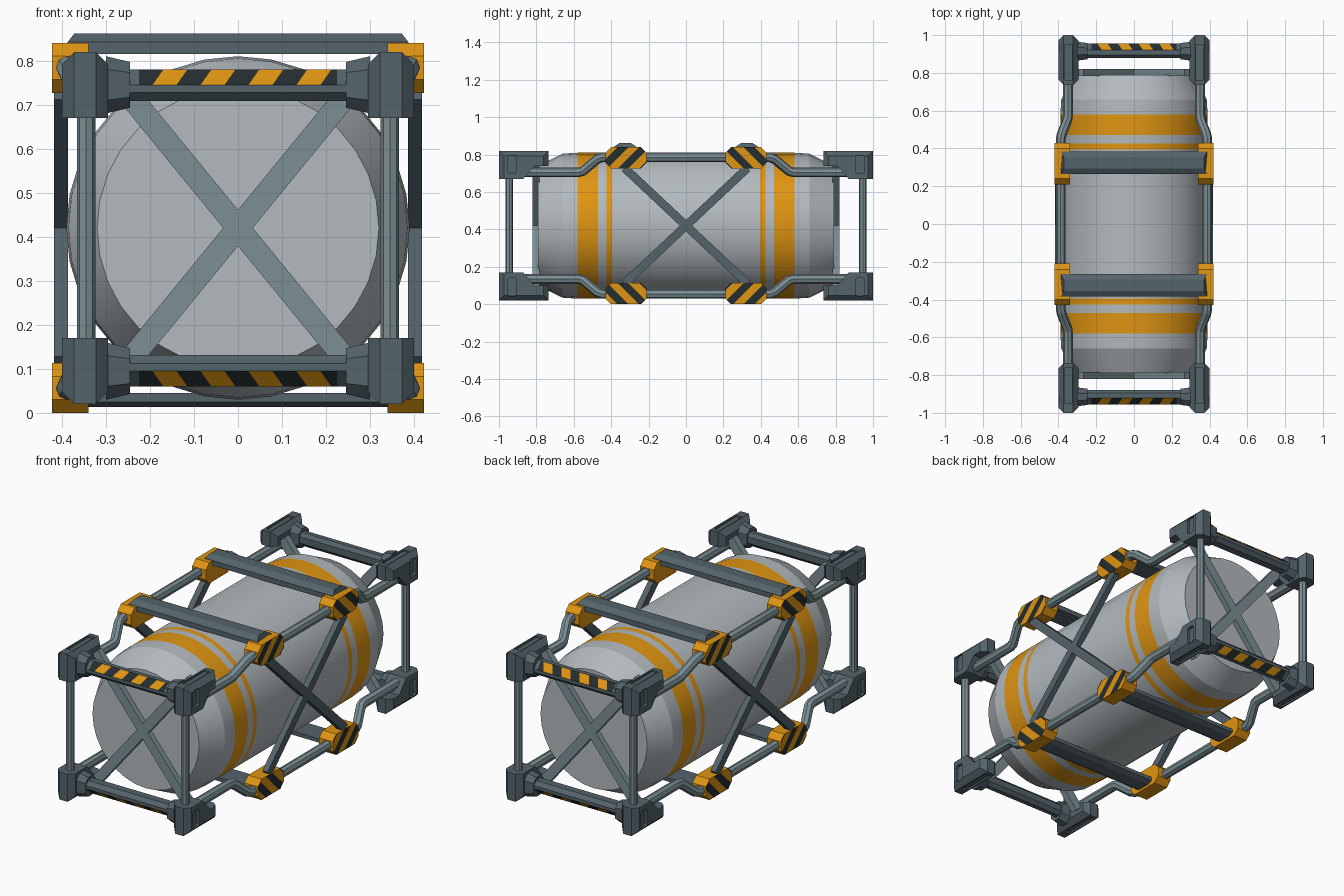
import bpy, bmesh, math
from mathutils import Vector, Matrix

if "Cube" in bpy.data.objects:
    bpy.data.objects.remove(bpy.data.objects["Cube"])

ZC = 0.42  # mid height, the frame mirrors about it


def material(name, rgb):
    m = bpy.data.materials.new(name)
    m.diffuse_color = (*rgb, 1)
    m.use_nodes = True
    m.node_tree.nodes["Principled BSDF"].inputs["Base Color"].default_value = m.diffuse_color
    return m


GREY = material("tank_grey", (0.45, 0.49, 0.515))
ORANGE = material("warning_orange", (0.74, 0.30, 0.006))
SLATE = material("dark_slate", (0.088, 0.125, 0.145))
TUBE = material("tube_grey", (0.20, 0.275, 0.295))
BLACK = material("stripe_black", (0.018, 0.026, 0.028))


def finish(name, bm, mats, axes="", smooth=None):
    """Mirror the part over the given axes and make an object of it."""
    for i, ax in enumerate("xyz"):
        if ax not in axes:
            continue
        dup = bmesh.ops.duplicate(bm, geom=bm.verts[:] + bm.edges[:] + bm.faces[:])["geom"]
        for v in dup:
            if isinstance(v, bmesh.types.BMVert):
                v.co[i] = 2 * ZC - v.co[i] if ax == "z" else -v.co[i]
        bmesh.ops.reverse_faces(bm, faces=[f for f in dup if isinstance(f, bmesh.types.BMFace)])
    bmesh.ops.recalc_face_normals(bm, faces=bm.faces[:])
    me = bpy.data.meshes.new(name)
    bm.to_mesh(me)
    bm.free()
    for m in mats:
        me.materials.append(m)
    if smooth:
        me.polygons.foreach_set("use_smooth", [True] * len(me.polygons))
        me.set_sharp_from_angle(angle=math.radians(smooth))
    ob = bpy.data.objects.new(name, me)
    bpy.context.collection.objects.link(ob)
    return ob


def prism_x(pts, x0, x1):
    """Extrude a (y, z) outline along x."""
    bm = bmesh.new()
    a = [bm.verts.new((x0, y, z)) for y, z in pts]
    b = [bm.verts.new((x1, y, z)) for y, z in pts]
    bm.faces.new(a)
    bm.faces.new(b[::-1])
    for i in range(len(a)):
        j = (i + 1) % len(a)
        bm.faces.new((a[j], a[i], b[i], b[j]))
    bmesh.ops.recalc_face_normals(bm, faces=bm.faces[:])
    return bm


def octagon(y0, y1, z0, z1, c):
    return [(y0 + c, z0), (y1 - c, z0), (y1, z0 + c), (y1, z1 - c),
            (y1 - c, z1), (y0 + c, z1), (y0, z1 - c), (y0, z0 + c)]


def box(bm, size, matrix):
    bmesh.ops.create_cube(bm, size=1, matrix=matrix @ Matrix.Diagonal((*size, 1)))


def cut(bm, co, no):
    bmesh.ops.bisect_plane(bm, geom=bm.verts[:] + bm.edges[:] + bm.faces[:],
                           plane_co=co, plane_no=no, dist=1e-5)


def stripes(bm, direction, width, start, count, allowed, first, second):
    """Cut diagonal bands and alternate two material slots on allowed faces."""
    d = Vector(direction)
    for i in range(count + 1):
        cut(bm, d * ((start + i * width) / d.length_squared), d)
    bm.normal_update()
    for f in bm.faces:
        if allowed(f):
            k = math.floor((f.calc_center_median().dot(d) - start) / width)
            f.material_index = first if k % 2 else second


def tube(name, paths, radius, axes):
    cu = bpy.data.curves.new(name, "CURVE")
    cu.dimensions = "3D"
    cu.bevel_depth = radius
    cu.bevel_resolution = 2
    cu.use_fill_caps = True
    for path in paths:
        s = cu.splines.new("POLY")
        s.points.add(len(path) - 1)
        for p, co in zip(s.points, path):
            p.co = (*co, 1)
    tmp = bpy.data.objects.new("tmp", cu)
    bpy.context.collection.objects.link(tmp)
    bm = baked(tmp)
    return finish(name, bm, [TUBE], axes, 40)


def baked(ob):
    """Evaluated mesh of a temporary object, which is then removed."""
    bpy.context.view_layer.update()
    me = bpy.data.meshes.new_from_object(ob.evaluated_get(bpy.context.evaluated_depsgraph_get()))
    bm = bmesh.new()
    bm.from_mesh(me)
    bpy.data.objects.remove(ob)
    bpy.data.meshes.remove(me)
    return bm


# Tank: lathed along y, bands coloured by position
half = [(0.79, 0.32), (0.66, 0.385), (0.58, 0.39), (0.47, 0.39), (0.425, 0.39), (0.395, 0.39)]
prof = [(-y, r) for y, r in half] + [(y, r) for y, r in half[::-1]]
bm = bmesh.new()
N = 32
rings = [[bm.verts.new((r * math.cos(2 * math.pi * i / N), y, ZC + r * math.sin(2 * math.pi * i / N)))
          for i in range(N)] for y, r in prof]
for a, b in zip(rings, rings[1:]):
    for i in range(N):
        j = (i + 1) % N
        f = bm.faces.new((a[i], a[j], b[j], b[i]))
        y = abs(f.calc_center_median().y)
        f.material_index = 1 if 0.47 < y < 0.58 or 0.395 < y < 0.425 else 0
bm.faces.new(rings[0])
bm.faces.new(rings[-1])
finish("tank", bm, [GREY, ORANGE], smooth=20)

# Corner blocks with slots in the side and the top
bm = prism_x([(1, 0.82), (0.735, 0.82), (0.735, 0.74), (0.81, 0.74), (0.87, 0.67), (1, 0.67)], 0.295, 0.4)
bmesh.ops.bevel(bm, geom=[e for e in bm.edges
                          if all(abs(v.co.y - 1) < 1e-4 or abs(v.co.y - 0.735) < 1e-4 for v in e.verts)
                          and abs(e.verts[0].co.x - e.verts[1].co.x) < 1e-4],
                offset=0.028, segments=1, affect="EDGES")
block = finish("block_tmp", bm, [SLATE])
bm = prism_x(octagon(0.905, 0.955, 0.70, 0.795, 0.01), 0.385, 0.42)
box(bm, (0.035, 0.19, 0.03), Matrix.Translation((0.347, 0.855, 0.825)))
cutter = finish("slot_cutter", bm, [SLATE])
cutter.hide_render = True
mod = block.modifiers.new("slots", "BOOLEAN")
mod.object = cutter
mod.operation = "DIFFERENCE"
mod.solver = "EXACT"
bm = baked(block)
bpy.data.objects.remove(cutter)
finish("corner_blocks", bm, [SLATE], "xyz")

# Collars between corner blocks and end bars
bm = prism_x(octagon(0.865, 0.965, 0.68, 0.81, 0.03), 0.245, 0.30)
for v in bm.verts:
    if v.co.x < 0.25:
        v.co.z = 0.745 + (v.co.z - 0.745) * 0.8
        v.co.y = 0.915 + (v.co.y - 0.915) * 0.85
finish("bar_collars", bm, [SLATE], "xyz")

# End bars with a striped outer bevel
bm = prism_x([(0.955, 0.745), (0.955, 0.728), (0.935, 0.708), (0.895, 0.708),
              (0.878, 0.728), (0.878, 0.762), (0.895, 0.78), (0.92, 0.78)], -0.25, 0.25)
for s in (-1, 1):
    cut(bm, (s * 0.225, 0, 0), (1, 0, 0))
stripes(bm, (1, 0, -0.7), 0.0545, -0.77, 11,
        lambda f: f.normal.y > 0.5 and f.normal.z > 0.5 and abs(f.calc_center_median().x) < 0.225, 1, 2)
finish("end_bars", bm, [SLATE, ORANGE, BLACK], "yz")

# Upright rods at the four corners
tube("corner_rods", [[(0.345, 0.945, 0.15), (0.345, 0.945, 0.69)]], 0.021, "xy")

# Long rails that bend outwards at the middle
rail = [(0.35, 0.88, 0.705), (0.35, 0.575, 0.705), (0.353, 0.55, 0.712),
        (0.383, 0.475, 0.775), (0.388, 0.45, 0.785)]
tube("long_rails", [rail + [(x, -y, z) for x, y, z in rail[::-1]]], 0.026, "xz")

# Striped joints on the rails
bm = prism_x(octagon(0.21, 0.43, 0.727, 0.84, 0.03), 0.34, 0.422)
stripes(bm, (0, 1, 1), 0.057, 0.92, 7, lambda f: f.normal.x > 0.9, 0, 1)
finish("rail_joints", bm, [ORANGE, BLACK], "xyz")

# Cross beams over and under the tank
bm = prism_x([(0.265, 0.815), (0.385, 0.815), (0.385, 0.842), (0.355, 0.862), (0.295, 0.862), (0.265, 0.842)],
             -0.387, 0.387)
for v in bm.verts:
    if v.co.z > 0.85:
        v.co.x *= 0.96
finish("top_cross_beams", bm, [SLATE], "y")
bm = prism_x([(0.265, 0.045), (0.385, 0.045), (0.385, 0.025), (0.36, 0.013), (0.29, 0.013), (0.265, 0.025)],
             -0.36, 0.36)
finish("bottom_cross_beams", bm, [SLATE], "y")

# Crossed braces on the sides
bm = bmesh.new()
for s in (-1, 1):
    box(bm, (0.032, 0.90, 0.045), Matrix.Translation((0.402, 0, ZC))
        @ Matrix.Rotation(s * math.atan2(0.62, 0.66), 4, "X"))
finish("side_braces", bm, [SLATE], "x")

# Crossed braces on the ends
bm = bmesh.new()
for s in (-1, 1):
    box(bm, (0.91, 0.035, 0.052), Matrix.Translation((0, 0.802, ZC))
        @ Matrix.Rotation(s * math.atan2(0.66, 0.54), 4, "Y"))
finish("end_braces", bm, [TUBE], "y")
